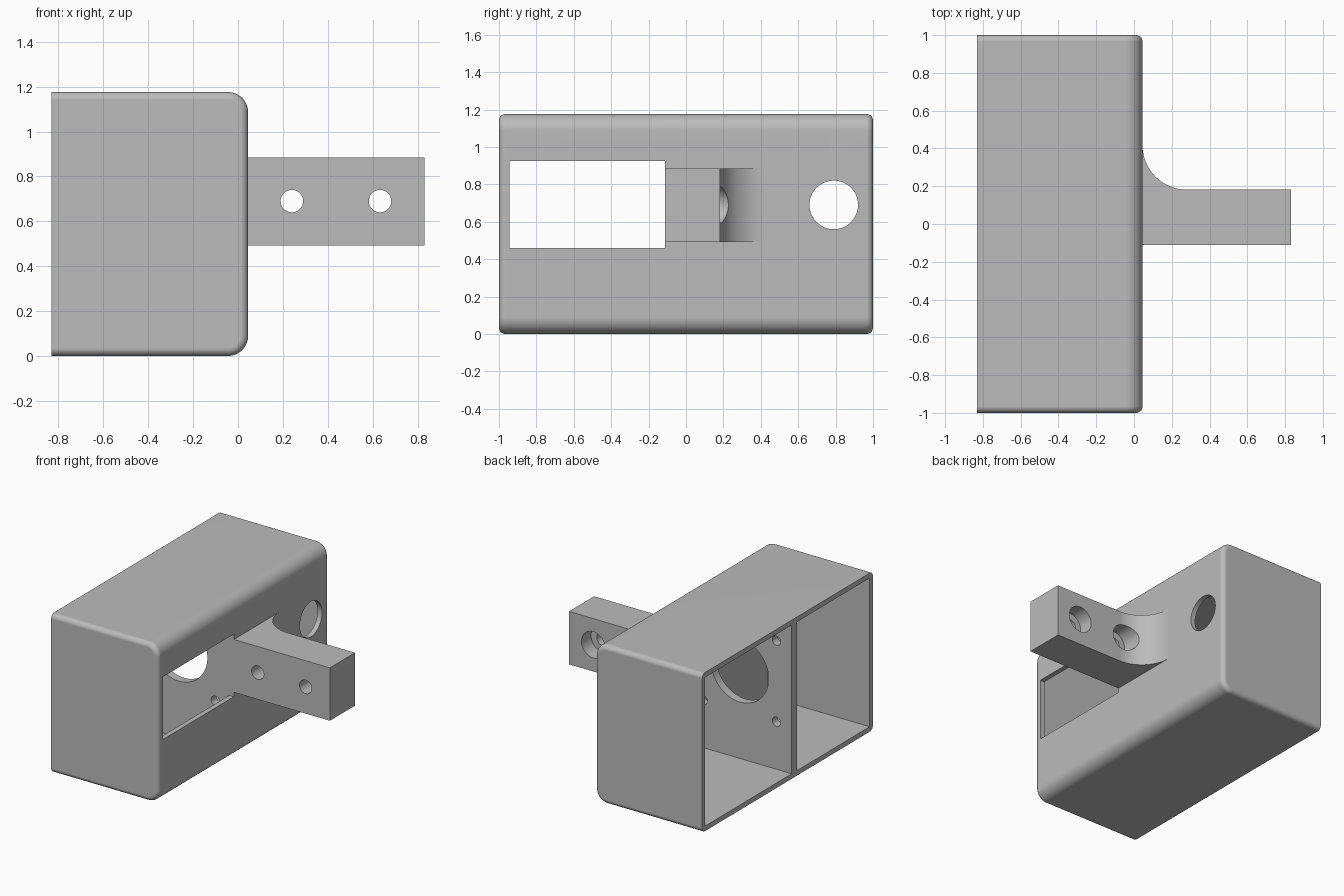
import bpy
import bmesh
from math import sin, cos, pi, radians

if "Cube" in bpy.data.objects:
    bpy.data.objects.remove(bpy.data.objects["Cube"], do_unlink=True)

grey = bpy.data.materials.new("plain grey")
grey.use_nodes = True
COLOUR = (0.5, 0.5, 0.5, 1)
grey.diffuse_color = COLOUR
grey.node_tree.nodes["Principled BSDF"].inputs["Base Color"].default_value = COLOUR

# Housing extents
BACK, FACE, HEIGHT, HALF = -0.832, 0.045, 1.176, 1.0
WALL, EDGE, CORNER = 0.037, 0.035, 0.09
MID_Z = 0.69


def loft(name, rings):
    """Skin a list of equal-length rings and cap both ends."""
    bm = bmesh.new()
    loops = [[bm.verts.new(p) for p in ring] for ring in rings]
    for a, b in zip(loops, loops[1:]):
        for i in range(len(a)):
            j = (i + 1) % len(a)
            bm.faces.new((a[i], a[j], b[j], b[i]))
    bm.faces.new(loops[0])
    bm.faces.new(loops[-1])
    bmesh.ops.recalc_face_normals(bm, faces=bm.faces)
    mesh = bpy.data.meshes.new(name)
    bm.to_mesh(mesh)
    bm.free()
    mesh.materials.append(grey)
    obj = bpy.data.objects.new(name, mesh)
    bpy.context.collection.objects.link(obj)
    return obj


def box(name, x, y, z):
    return loft(name, [[(x[0], y[0], h), (x[1], y[0], h), (x[1], y[1], h), (x[0], y[1], h)]
                       for h in z])


def drill(axis, u, v, radius, lo, hi, sides=48):
    """Cylinder cutter along x (u, v = y, z) or along y (u, v = x, z)."""
    rings = []
    for d in (lo, hi):
        circle = [(u + radius * cos(2 * pi * i / sides), v + radius * sin(2 * pi * i / sides))
                  for i in range(sides)]
        rings.append([(d, a, b) if axis == "x" else (a, d, b) for a, b in circle])
    return loft("drill", rings)


def cut(obj, cutters):
    """Subtract every cutter from the part, then delete the cutters."""
    bpy.context.view_layer.objects.active = obj
    for cutter in cutters:
        cutter.hide_render = True
        mod = obj.modifiers.new("cut", "BOOLEAN")
        mod.operation = "DIFFERENCE"
        mod.solver = "EXACT"
        mod.object = cutter
        bpy.ops.object.modifier_apply(modifier=mod.name)
        bpy.data.objects.remove(cutter, do_unlink=True)


def smooth(obj):
    bpy.ops.object.select_all(action="DESELECT")
    obj.select_set(True)
    bpy.context.view_layer.objects.active = obj
    bpy.ops.object.shade_smooth_by_angle(angle=radians(30))
    mod = obj.modifiers.new("flat face normals", "WEIGHTED_NORMAL")
    mod.keep_sharp = True


def housing_ring(y, inset):
    """Section with two rounded corners on the face side, flat at the open back."""
    r = CORNER - inset
    x, z = FACE - CORNER, HEIGHT - CORNER
    steps = [pi / 2 * i / 12 for i in range(13)]
    ring = [(BACK, y, inset)]
    ring += [(x + r * sin(a), y, CORNER - r * cos(a)) for a in steps]
    ring += [(x + r * cos(a), y, z + r * sin(a)) for a in steps]
    return ring + [(BACK, y, HEIGHT - inset)]


# Housing: rounded shell, softened around both end faces
near = [(-HALF + EDGE * (1 - sin(a)), EDGE * (1 - cos(a)))
        for a in [pi / 2 * (1 - i / 8) for i in range(9)]]
far = [(-y, inset) for y, inset in reversed(near)]
housing = loft("housing", [housing_ring(y, inset) for y, inset in near + far])

# Two compartments open at the back, split by a divider
DIVIDER = (-0.113, -0.05)
inner_x, inner_z = (BACK - 0.1, FACE - WALL), (WALL, HEIGHT - WALL)
cutters = [box("bay", inner_x, (-HALF + WALL, DIVIDER[0]), inner_z),
           box("bay", inner_x, (DIVIDER[1], HALF - WALL), inner_z)]

# Window and cable hole in the face
cutters.append(box("window", (-0.1, 0.2), (-0.945, -0.1135), (0.46, 0.924)))
cutters.append(drill("x", 0.79, MID_Z, 0.13, -0.1, 0.2))

# Vent with four screw holes in the divider
VENT_X = -0.407
cutters.append(drill("y", VENT_X, MID_Z, 0.235, -0.2, 0.05, 64))
for sx in (-1, 1):
    for sz in (-1, 1):
        cutters.append(drill("y", VENT_X + sx * 0.3, MID_Z + sz * 0.3, 0.034, -0.2, 0.05, 24))
cut(housing, cutters)
smooth(housing)

# Mounting arm with a curved gusset flowing into the face
ARM_Y, TIP, ROOT, R = (-0.112, 0.182), 0.832, FACE - 0.005, 0.235
profile = [(ROOT, ARM_Y[0]), (TIP, ARM_Y[0]), (TIP, ARM_Y[1])]
profile += [(FACE + R * (1 - sin(a)), ARM_Y[1] + R * (1 - cos(a)))
            for a in [pi / 2 * i / 16 for i in range(17)]]
profile.append((ROOT, ARM_Y[1] + R))
arm = loft("mounting_arm", [[(x, y, z) for x, y in profile] for z in (0.492, 0.884)])

# Counterbored bolt holes through the arm
cutters = []
for x in (0.24, 0.633):
    cutters.append(drill("y", x, MID_Z, 0.05, -0.3, 0.6))
    cutters.append(drill("y", x, MID_Z, 0.097, 0.07, 0.6))
cut(arm, cutters)
smooth(arm)
